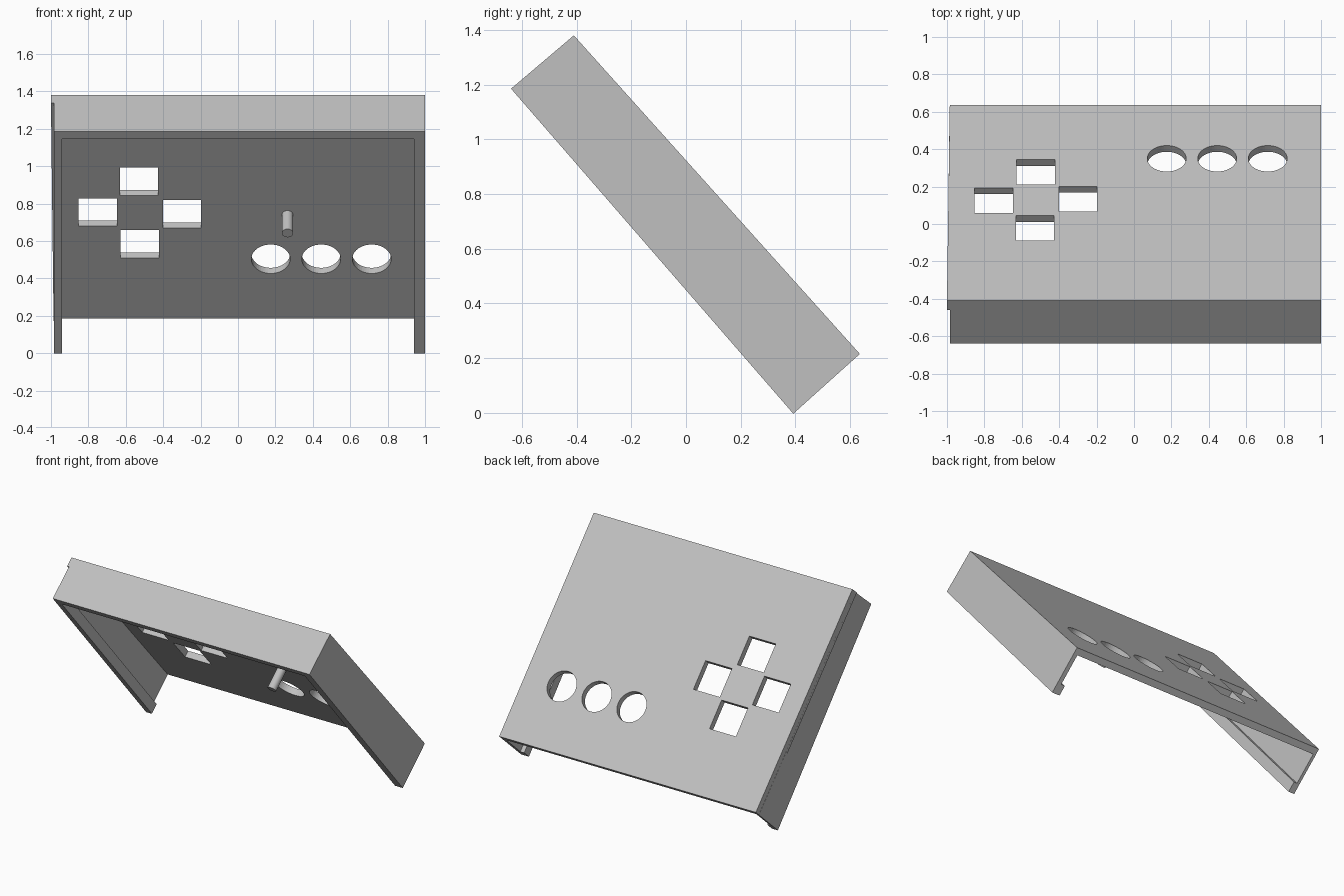
import bpy
import bmesh
from mathutils import Matrix, Vector

cube = bpy.data.objects.get("Cube")
if cube:
    bpy.data.objects.remove(cube, do_unlink=True)

grey = bpy.data.materials.new("plain grey")
grey.use_nodes = True
color = (0.53, 0.53, 0.53, 1)
grey.diffuse_color = color
grey.node_tree.nodes["Principled BSDF"].inputs["Base Color"].default_value = color

# Panel frame: x across, u down the slope, n out of the upper face
across = Vector((1, 0, 0))
slope = Vector((0, 0.668, -0.744)).normalized()
normal = across.cross(slope)
frame = Matrix((across, slope, normal)).transposed().to_4x4()
frame.translation = (0, -0.41, 1.38)
LENGTH, THICK, RIM = 1.565, 0.045, 0.07


def floor_n(u):
    """Depth of the open lower edge, slightly tapered along the slope."""
    return -0.301 - 0.0166 * u


def finish(name, bm):
    bmesh.ops.recalc_face_normals(bm, faces=bm.faces)
    mesh = bpy.data.meshes.new(name)
    bm.to_mesh(mesh)
    bm.free()
    mesh.materials.append(grey)
    obj = bpy.data.objects.new(name, mesh)
    obj.matrix_world = frame
    bpy.context.collection.objects.link(obj)
    return obj


def block(name, start, end):
    """Loft between two sections (u, x0, x1, top, bottom)."""
    bm = bmesh.new()
    rings = []
    for u, x0, x1, top, bottom in (start, end):
        ring = []
        for x, n in ((x0, top), (x1, top), (x1, bottom), (x0, bottom)):
            lean = 0.028 * n if u == 0 else 0
            ring.append(bm.verts.new((x, u + lean, n)))
        rings.append(ring)
        bm.faces.new(ring)
    a, b = rings
    for i in range(4):
        j = (i + 1) % 4
        bm.faces.new((a[i], a[j], b[j], b[i]))
    return finish(name, bm)


def wall(name, x0, x1, u0, u1, top=-THICK):
    return block(name, (u0, x0, x1, top, floor_n(u0)), (u1, x0, x1, top, floor_n(u1)))


def rim(name, x0, x1, u0, u1):
    a, b = floor_n(u0), floor_n(u1)
    return block(name, (u0, x0, x1, a + RIM, a), (u1, x0, x1, b + RIM, b))


def cylinder(name, x, u, radius, n0, n1, sides):
    bm = bmesh.new()
    bmesh.ops.create_cone(bm, cap_ends=True, segments=sides, radius1=radius, radius2=radius,
                          depth=n1 - n0, matrix=Matrix.Translation((x, u, (n0 + n1) / 2)))
    return finish(name, bm)


# Face plate with a slightly skewed right edge
plate = block("face_plate", (0, -1, 1, 0, -THICK), (LENGTH, -0.985, 1, 0, -THICK))

# Button openings
cutters = []
for x, y in ((-0.525, 0.278), (-0.75, 0.126), (-0.30, 0.134), (-0.53, -0.022)):
    u = (y + 0.41) / slope.y
    cutters.append(block("square_cutter", (u - 0.1, x - 0.102, x + 0.102, 0.1, -0.1),
                         (u + 0.1, x - 0.102, x + 0.102, 0.1, -0.1)))
for x in (0.175, 0.445, 0.715):
    cutters.append(cylinder("round_cutter", x, (0.35 + 0.41) / slope.y, 0.104, -0.1, 0.1, 48))
for cutter in cutters:
    cutter.hide_render = True
    cutter.hide_viewport = True
    cutter.display_type = 'WIRE'
    cut = plate.modifiers.new("opening", 'BOOLEAN')
    cut.operation = 'DIFFERENCE'
    cut.solver = 'EXACT'
    cut.object = cutter

# Overhanging lip along the right edge
block("right_lip", (0, -1, -0.985, -THICK, -0.065), (LENGTH, -0.986, -0.985, -THICK, -0.065))

# Side and upper walls, open at the low end
wall("left_wall", 0.97, 1, 0, LENGTH)
wall("right_wall", -0.985, -0.965, 0, LENGTH)
wall("upper_wall", -0.965, 0.97, 0, 0.03)

# Thickened inner rim along the open side
rim("left_rim", 0.94, 0.97, 0.03, LENGTH)
rim("right_rim", -0.965, -0.94, 0.03, LENGTH)
rim("upper_rim", -0.94, 0.94, 0.03, 0.046)

# Inner mounting peg
peg = cylinder("mounting_peg", 0.265, 0.82, 0.03, -THICK - 0.147, -THICK, 24)
for face in peg.data.polygons:
    face.use_smooth = len(face.vertices) == 4
for edge in peg.data.edges:
    ends = [peg.data.vertices[i].co.z for i in edge.vertices]
    edge.use_edge_sharp = abs(ends[0] - ends[1]) < 0.001
